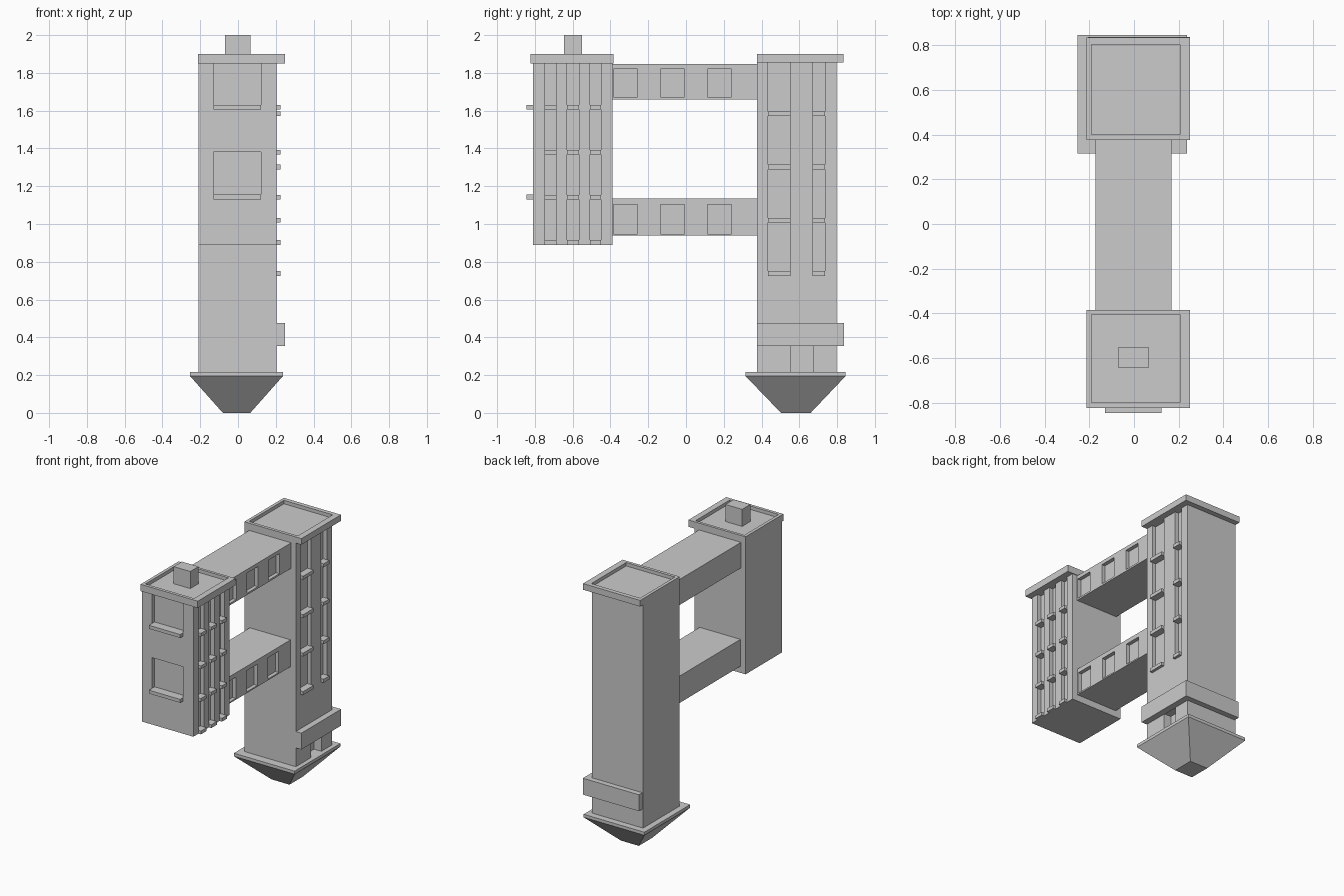
import bpy, bmesh
from mathutils import Vector

if "Cube" in bpy.data.objects:
    bpy.data.objects.remove(bpy.data.objects["Cube"])


def add_box(bm, x, y, z):
    """Add a box spanning the three (min, max) ranges."""
    verts = bmesh.ops.create_cube(bm, size=1)["verts"]
    for v in verts:
        v.co = Vector([r[0] if c < 0 else r[1] for c, r in zip(v.co, (x, y, z))])
    return verts


def finish(name, bm):
    bmesh.ops.recalc_face_normals(bm, faces=bm.faces)
    mesh = bpy.data.meshes.new(name)
    bm.to_mesh(mesh)
    bm.free()
    obj = bpy.data.objects.new(name, mesh)
    bpy.context.collection.objects.link(obj)
    return obj


def boxes(name, ranges):
    bm = bmesh.new()
    for r in ranges:
        add_box(bm, *r)
    return finish(name, bm)


def carve(obj, ranges):
    """Cut box-shaped recesses out of an object."""
    cutter = boxes("cutter", ranges)
    cutter.hide_render = True
    mod = obj.modifiers.new("recesses", "BOOLEAN")
    mod.operation = "DIFFERENCE"
    mod.solver = "EXACT"
    mod.object = cutter
    bpy.context.view_layer.objects.active = obj
    bpy.ops.object.modifier_apply(modifier=mod.name)
    bpy.data.objects.remove(cutter)


L, R = -0.21, 0.205        # side walls of both towers
DEPTH = 0.03               # depth of window recesses
SIDE = (R - DEPTH, 0.3)    # x range of cutters in the right wall
SILL = (R - DEPTH, 0.225)  # x range of window sills

# Front tower: three window strips on the right, two windows on the front
front = boxes("front_tower", [((L, R), (-0.81, -0.39), (0.89, 1.85))])
strips = [(-0.75, -0.685), (-0.63, -0.567), (-0.507, -0.45)]
win_x = (-0.13, 0.123)
win_z = [(1.13, 1.38), (1.605, 1.95)]
carve(front, [(SIDE, s, (0.8, 1.95)) for s in strips]
      + [(win_x, (-0.9, -0.81 + DEPTH), z) for z in win_z])
boxes("front_tower_side_sills",
      [(SILL, s, (0.89 + 0.2385 * i, 0.914 + 0.2385 * i))
       for s in strips for i in range(4)])
boxes("front_tower_front_sills",
      [(win_x, (-0.845, -0.81 + DEPTH), (z[0], z[0] + 0.025)) for z in win_z])

# Back tower: one wide and one narrow window strip, doorway below
back = boxes("back_tower", [((L, R), (0.377, 0.797), (0.21, 1.857))])
strips = [(0.433, 0.553), (0.67, 0.735)]
carve(back, [(SIDE, s, (0.726, 1.95)) for s in strips]
      + [((R - 0.06, 0.3), (0.553, 0.672), (0.215, 0.36))])
boxes("back_tower_sills",
      [(SILL, s, (0.726 + 0.2817 * i, 0.751 + 0.2817 * i))
       for s in strips for i in range(4)])

# Canopy over the doorway
boxes("canopy", [((0.2, 0.25), (0.377, 0.837), (0.355, 0.475)),
                 ((L + 0.005, 0.2), (0.79, 0.837), (0.355, 0.475))])

# Flat roofs with raised parapets
for name, y, inner, z in (("front_roof", (-0.823, -0.385), (-0.80, -0.405), 1.85),
                          ("back_roof", (0.377, 0.835), (0.40, 0.803), 1.855)):
    roof = boxes(name, [((L - 0.003, 0.25), y, (z, 1.9))])
    carve(roof, [((-0.19, R), inner, (1.875, 2.0))])
boxes("roof_hut", [((-0.07, 0.065), (-0.645, -0.55), (1.87, 2.0))])

# Two bridges with three windows each on the right side
for name, half, z, wz in (("upper_bridge", 0.17, (1.66, 1.847), (1.673, 1.82)),
                          ("lower_bridge", 0.165, (0.938, 1.135), (0.948, 1.103))):
    bridge = boxes(name, [((-half - 0.003, half - 0.003), (-0.395, 0.38), z)])
    carve(bridge, [((half - DEPTH, 0.3), (y, y + 0.126), wz)
                   for y in (-0.383, -0.134, 0.114)])

# Base slab and the tapered rock underneath
X, Y = (-0.254, 0.238), (0.315, 0.845)
boxes("base_slab", [(X, Y, (0.195, 0.217))])
bm = bmesh.new()
for v in add_box(bm, X, Y, (0, 0.195)):
    if v.co.z < 0.1:
        v.co.x = -0.08 if v.co.x < 0 else 0.065
        v.co.y = 0.503 if v.co.y < 0.5 else 0.66
finish("tapered_base", bm)
